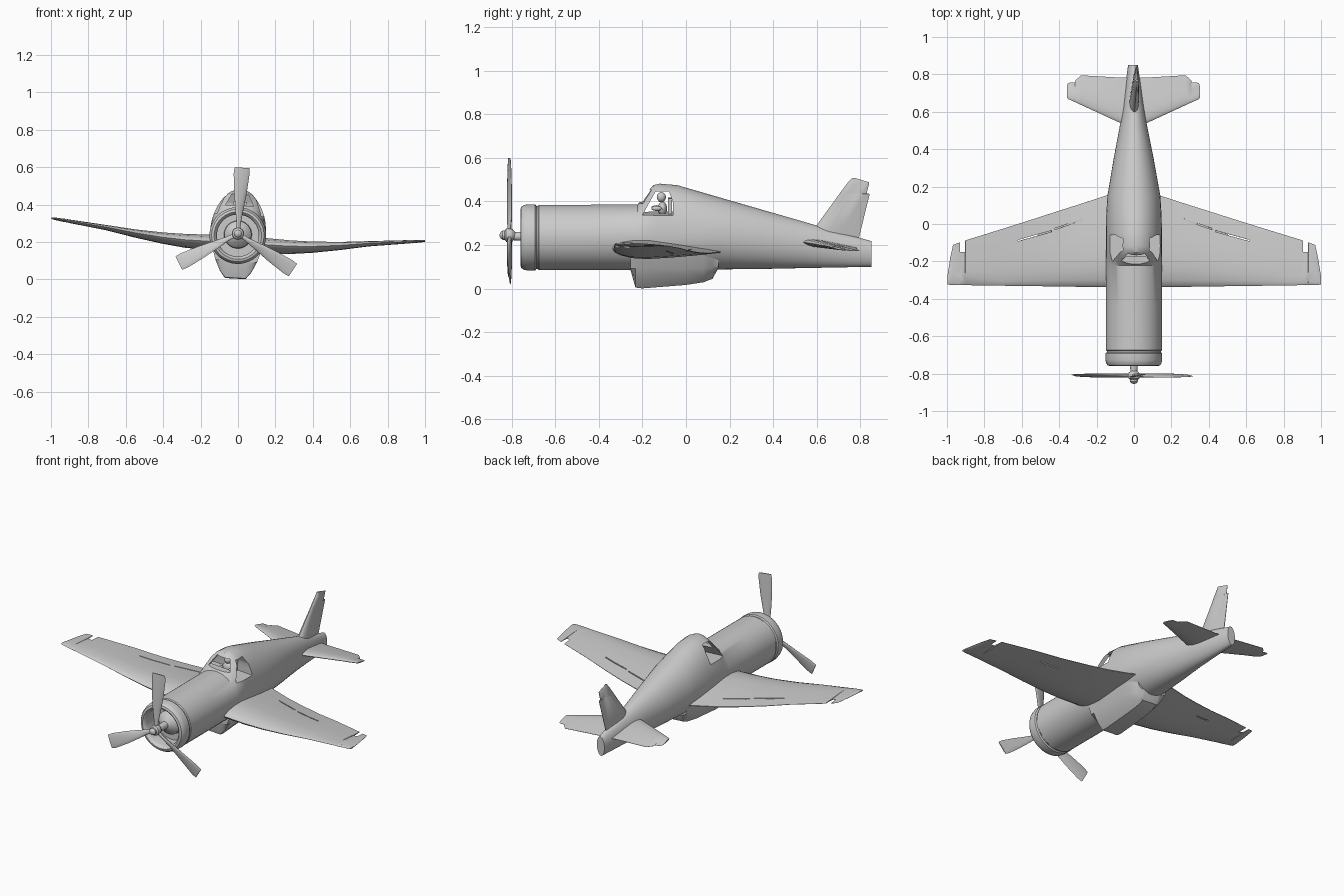
import bpy, bmesh, math
from mathutils import Matrix, Vector

if "Cube" in bpy.data.objects:
    bpy.data.objects.remove(bpy.data.objects["Cube"])

grey = bpy.data.materials.new("light grey")
grey.diffuse_color = (0.6, 0.6, 0.6, 1)
grey.use_nodes = True
grey.node_tree.nodes["Principled BSDF"].inputs["Base Color"].default_value = grey.diffuse_color

# The whole aircraft is banked slightly about its long axis
PIVOT = Vector((0, 0, 0.25))
BANK = Matrix.Translation(PIVOT) @ Matrix.Rotation(math.radians(3.5), 4, 'Y') @ Matrix.Translation(-PIVOT)


def finish(name, bm, angle=35):
    bmesh.ops.recalc_face_normals(bm, faces=bm.faces)
    me = bpy.data.meshes.new(name)
    bm.to_mesh(me)
    bm.free()
    me.transform(BANK)
    me.materials.append(grey)
    ob = bpy.data.objects.new(name, me)
    bpy.context.collection.objects.link(ob)
    smooth(ob, angle)
    return ob


def smooth(ob, angle):
    bpy.ops.object.select_all(action='DESELECT')
    ob.select_set(True)
    bpy.context.view_layer.objects.active = ob
    bpy.ops.object.shade_smooth_by_angle(angle=math.radians(angle))


def loft(bm, rings, cap=True, closed=False):
    """Skin a list of equal-length point rings."""
    vs = [[bm.verts.new(p) for p in r] for r in rings]
    n = len(vs[0])
    pairs = list(zip(vs, vs[1:])) + ([(vs[-1], vs[0])] if closed else [])
    for a, b in pairs:
        for i in range(n):
            j = (i + 1) % n
            bm.faces.new((a[i], a[j], b[j], b[i]))
    if cap and not closed:
        bm.faces.new(vs[0])
        bm.faces.new(vs[-1])


def circle(r, y, z, n=40):
    return [(r * math.cos(2 * math.pi * i / n), y, z + r * math.sin(2 * math.pi * i / n)) for i in range(n)]


def lathe(name, profile, z, closed=False):
    bm = bmesh.new()
    loft(bm, [circle(r, y, z) for r, y in profile], closed=closed)
    return finish(name, bm)


def cut(ob, bm):
    cutter = finish("cutter", bm)
    cutter.hide_render = True
    m = ob.modifiers.new("cut", 'BOOLEAN')
    m.operation, m.solver, m.object = 'DIFFERENCE', 'EXACT', cutter
    bpy.context.view_layer.objects.active = ob
    bpy.ops.object.modifier_apply(modifier=m.name)
    bpy.data.objects.remove(cutter)


# Airfoil: chord fraction, half thickness fraction
FOIL = [(0, 0), (.02, .3), (.08, .65), (.2, .95), (.35, 1), (.6, .7), (.85, .32), (1, .06)]
LOOP = [(c, t) for c, t in FOIL] + [(c, -t) for c, t in reversed(FOIL[1:])]


def surface(name, stations, sides=(1, -1), upright=False):
    """Stations: span, leading y, trailing y, leading height, trailing height, thickness."""
    bm = bmesh.new()
    for s in sides:
        rings = []
        for sp, le, te, zl, zt, th in stations:
            ring = []
            for c, t in LOOP:
                y, h = le + (te - le) * c, zl + (zt - zl) * c + t * th / 2
                ring.append((h, y, sp) if upright else (s * sp, y, h))
            rings.append(ring)
        loft(bm, rings)
    return finish(name, bm)


# Fuselage: y, half width, top, middle, bottom
BODY = [(-.65, .15, .385, .235, .085), (-.45, .15, .385, .235, .085), (-.222, .15, .386, .236, .085),
        (-.185, .15, .435, .24, .085), (-.15, .15, .475, .24, .085), (-.12, .15, .482, .24, .085),
        (-.04, .15, .475, .24, .086), (.05, .148, .449, .24, .087), (.15, .142, .42, .24, .088),
        (.35, .107, .362, .22, .09), (.54, .07, .307, .2, .094), (.7, .047, .26, .18, .097),
        (.85, .026, .218, .16, .1)]
bm = bmesh.new()
rings = []
for y, w, top, mid, bot in BODY:
    ring = []
    for i in range(40):
        a = 2 * math.pi * i / 40
        s = math.sin(a)
        ring.append((w * math.cos(a), y, mid + s * (top - mid if s > 0 else mid - bot)))
    rings.append(ring)
loft(bm, rings)
fuselage = finish("fuselage", bm)

# Open side windows, then the windscreen opening
bm = bmesh.new()
side = [(-.2, .345), (-.06, .345), (-.06, .405), (-.078, .45), (-.14, .45)]
loft(bm, [[(x, y, z) for y, z in side] for x in (-.3, .3)])
cut(fuselage, bm)
bm = bmesh.new()
loft(bm, [[(-.075, y, .395), (.075, y, .395), (.045, y, .455), (-.045, y, .455)] for y in (-.3, -.12)])
cut(fuselage, bm)
smooth(fuselage, 35)

# Belly fairing: y, bottom z, width factor
bm = bmesh.new()
rings = []
for y, zb, f in [(-.255, .09, 1), (-.232, .008, 1), (-.2, .004, 1), (0, .02, 1), (.08, .032, .95),
                 (.122, .048, .9), (.15, .1, .85)]:
    half = [(.14, .19), (.112, max(.1, zb + .01)), (.085, zb + (.1 - zb) * .4), (.055, zb)]
    ring = [(x * f, y, z) for x, z in half]
    rings.append(ring + [(-x, y, z) for x, y, z in reversed(ring)])
loft(bm, rings)
finish("belly_fairing", bm)

# Engine cowl, recessed engine and propeller shaft
lathe("cowl", [(.112, -.64), (.112, -.735), (.117, -.752), (.127, -.76), (.14, -.756), (.148, -.745),
               (.152, -.728), (.152, -.692), (.145, -.686), (.145, -.68), (.15, -.675), (.15, -.64)],
      .235, closed=True)
lathe("engine_case", [(.075, -.645), (.072, -.68), (.05, -.705), (.022, -.72), (.02, -.77), (.017, -.8)], .24)
lathe("propeller_hub", [(.016, -.785), (.028, -.795), (.033, -.81), (.03, -.825), (.021, -.832),
                        (.021, -.842), (.014, -.851), (.004, -.855)], .245)

# Three twisted paddle blades: radius, width, thickness, pitch
BLADE = [(.015, .024, .02, 0), (.06, .028, .018, 35), (.13, .048, .015, 24),
         (.22, .07, .012, 16), (.32, .086, .009, 9), (.353, .08, .006, 7)]
bm = bmesh.new()
for k in range(3):
    turn = Matrix.Translation((0, -.81, .245)) @ Matrix.Rotation(k * 2 * math.pi / 3, 4, 'Y')
    rings = []
    for r, w, th, pitch in BLADE:
        twist = Matrix.Rotation(math.radians(pitch), 4, 'Z')
        rings.append([turn @ twist @ Vector((w / 2 * math.cos(a), th / 2 * math.sin(a), r))
                      for a in (i * math.pi / 6 for i in range(12))])
    loft(bm, rings)
finish("propeller_blades", bm)

# Main wings with a notch between aileron and tip
wings = surface("wings", [
    (.05, -.34, .185, .195, .175, .085), (.15, -.338, .15, .195, .175, .083),
    (.28, -.336, .108, .195, .178, .073), (.4, -.334, .07, .201, .188, .06),
    (.55, -.332, .022, .216, .205, .043), (.7, -.33, -.025, .236, .228, .028),
    (.904, -.327, -.088, .258, .252, .018), (.905, -.327, -.15, .258, .254, .018),
    (.932, -.327, -.15, .261, .257, .017), (.933, -.327, -.098, .261, .255, .017),
    (.97, -.327, -.112, .265, .26, .014), (.985, -.326, -.18, .266, .263, .012),
    (1.0, -.322, -.275, .267, .266, .008)])

# Flap hinge gaps
bm = bmesh.new()
for s in (1, -1):
    for a, b in [((.27, .022), (.42, -.03)), ((.44, -.042), (.62, -.092))]:
        loft(bm, [[(s * x, y + d, z) for (x, y), d in ((a, 0), (b, 0), (b, .007), (a, .007))]
                  for z in (.192, .35)])
cut(wings, bm)
smooth(wings, 35)

# Tailplane with stepped elevators
surface("tailplane", [
    (.0, .51, .785, .218, .188, .036), (.06, .535, .782, .218, .188, .034),
    (.28, .636, .795, .214, .19, .02), (.31, .65, .768, .213, .192, .017),
    (.312, .651, .756, .213, .193, .017), (.35, .668, .755, .212, .195, .012),
    (.356, .675, .74, .211, .197, .008)])

# Fin and rudder
surface("fin", [
    (.17, .54, .78, 0, 0, .05), (.236, .56, .794, 0, 0, .05), (.285, .595, .806, 0, 0, .048),
    (.435, .704, .843, 0, 0, .028), (.437, .705, .829, 0, 0, .028),
    (.488, .743, .841, 0, 0, .021), (.508, .762, .775, 0, 0, .014)], sides=(1,), upright=True)

# Pilot and seat
bm = bmesh.new()
for r, loc, sc in [(.021, (0, -.113, .42), (1, 1, 1.1)), (.03, (0, -.108, .367), (1.25, .7, 1.1)),
                   (.011, (-.032, -.135, .37), (1, 2.2, 1)), (.011, (.032, -.135, .37), (1, 2.2, 1))]:
    bmesh.ops.create_uvsphere(bm, u_segments=16, v_segments=10, radius=r,
                              matrix=Matrix.Translation(loc) @ Matrix.Diagonal((*sc, 1)))
finish("pilot", bm)
bm = bmesh.new()
bmesh.ops.create_cube(bm, size=1, matrix=Matrix.Translation((0, -.074, .378)) @ Matrix.Diagonal((.07, .018, .075, 1)))
finish("seat", bm)
